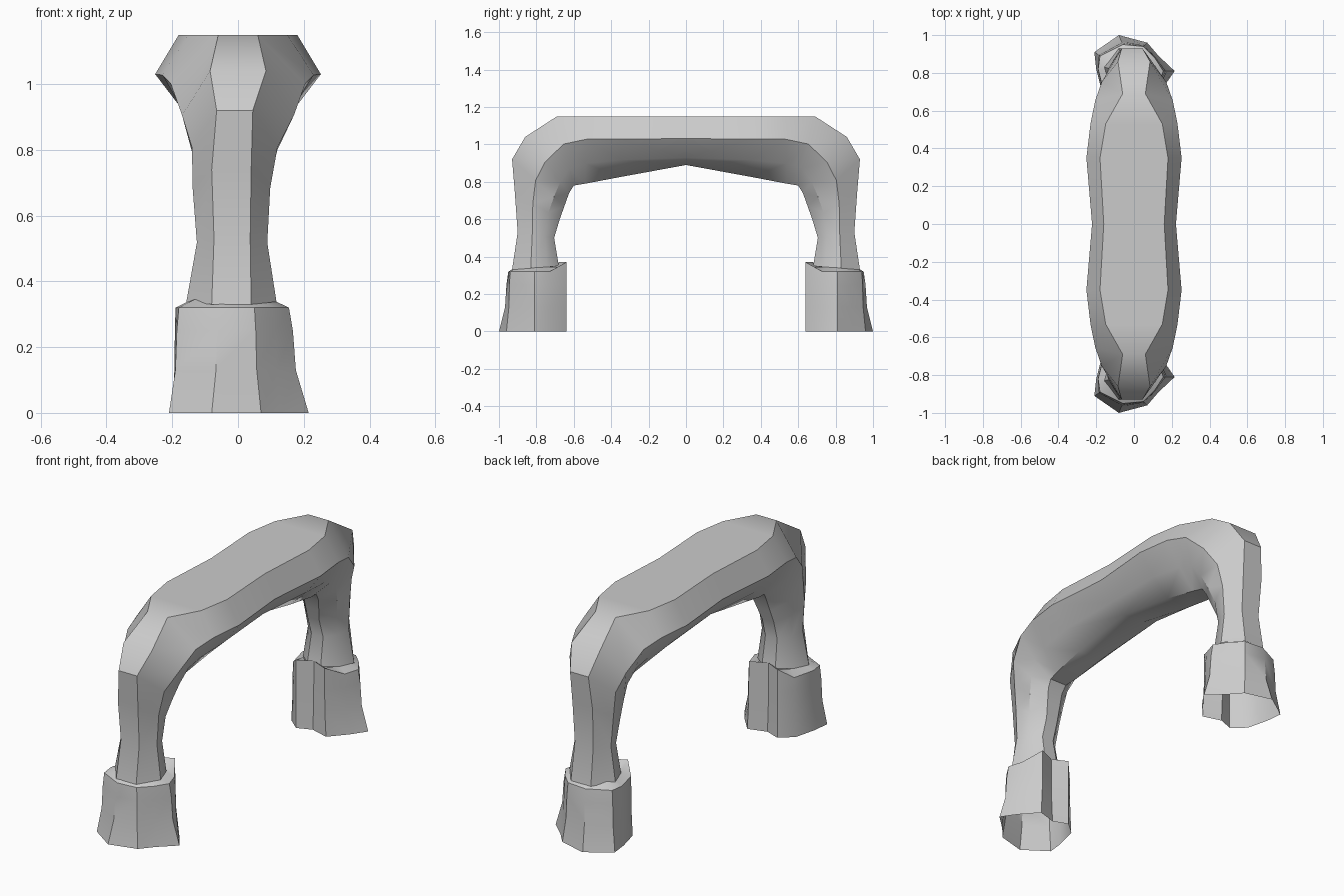
import bpy
import bmesh
import math
from mathutils import Vector

cube = bpy.data.objects.get("Cube")
if cube:
    bpy.data.objects.remove(cube, do_unlink=True)

grey = bpy.data.materials.new("plain grey")
grey.use_nodes = True
colour = (0.6, 0.6, 0.6, 1)
grey.diffuse_color = colour
grey.node_tree.nodes["Principled BSDF"].inputs["Base Color"].default_value = colour


def loft(name, rings, angle):
    """Skin closed rings in order, then mirror front to back."""
    bm = bmesh.new()
    loops = [[bm.verts.new(p) for p in ring] for ring in rings]
    for low, high in zip(loops, loops[1:]):
        n = len(low)
        for i in range(n):
            j = (i + 1) % n
            bm.faces.new((low[i], low[j], high[j], high[i]))
    bmesh.ops.recalc_face_normals(bm, faces=bm.faces)
    mesh = bpy.data.meshes.new(name)
    bm.to_mesh(mesh)
    bm.free()
    mesh.materials.append(grey)
    obj = bpy.data.objects.new(name, mesh)
    bpy.context.collection.objects.link(obj)
    mirror = obj.modifiers.new("mirror", 'MIRROR')
    mirror.use_axis = (False, True, False)
    mirror.use_clip = True
    bpy.ops.object.select_all(action='DESELECT')
    obj.select_set(True)
    bpy.context.view_layer.objects.active = obj
    bpy.ops.object.modifier_apply(modifier=mirror.name)
    bpy.ops.object.shade_smooth_by_angle(angle=math.radians(angle))
    return obj


def body_ring(outer, inner, shift, halves, depths):
    """Section between an outer and an inner (distance, height) point."""
    o, i = Vector(outer), Vector(inner)
    side = []
    for half, depth in zip(halves, (0, *depths, 1)):
        d, z = o.lerp(i, depth)
        side.append((half, -d, z))
    right = [(shift + h, y, z) for h, y, z in side]
    left = [(shift - h, y, z) for h, y, z in reversed(side)]
    return right + left


# Arched beam and leg: outer point, inner point, x shift, half widths, depths
sections = [
    ((.93, .33), (.68, .35), -.02, (.06, .137, .11, .04), (.4, .75)),
    ((.9, .53), (.705, .5), -.018, (.055, .107, .09, .035), (.4, .75)),
    ((.915, .74), (.675, .6), -.02, (.06, .118, .1, .035), (.4, .75)),
    ((.93, .92), (.65, .67), -.01, (.055, .13, .11, .04), (.45, .8)),
    ((.86, 1.04), (.625, .74), 0, (.085, .17, .12, .045), (.45, .8)),
    ((.69, 1.15), (.6, .78), 0, (.06, .205, .14, .05), (.4, .75)),
    ((.53, 1.15), (.54, .79), 0, (.15, .23, .15, .06), (.34, .7)),
    ((.35, 1.15), (.35, .826), 0, (.18, .252, .165, .07), (.37, .72)),
    ((0, 1.15), (0, .89), 0, (.16, .222, .15, .06), (.46, .85)),
]
loft("arched_body", [body_ring(*s) for s in sections], 35)

# Flared cuffs, open below, with a pleated inner side
hem = [(-.08, 1), (.07, .96), (.13, .89), (.215, .81), (.16, .73), (.08, .64),
       (-.02, .67), (-.1, .64), (-.17, .7), (-.2, .82), (-.21, .91)]
rim = [(-.06, .95), (.05, .94), (.11, .88), (.155, .81), (.13, .73), (.07, .64),
       (-.02, .68), (-.1, .64), (-.16, .7), (-.19, .82), (-.18, .89)]


def cuff_ring(blend, height, inset=0):
    ring = []
    for a, b in zip(hem, rim):
        p = Vector(a).lerp(Vector(b), blend)
        p = p.lerp(Vector((-.02, .8)), inset)
        # The inner pleats stand taller than the rest of the rim
        lift = .05 if blend == 1 and p.y < .69 and not inset else 0
        ring.append((p.x, -p.y, height + lift))
    return ring


loft("cuffs", [cuff_ring(0, 0), cuff_ring(.65, .13), cuff_ring(.8, .25),
               cuff_ring(1, .32), cuff_ring(1, .345, .3)], 35)
